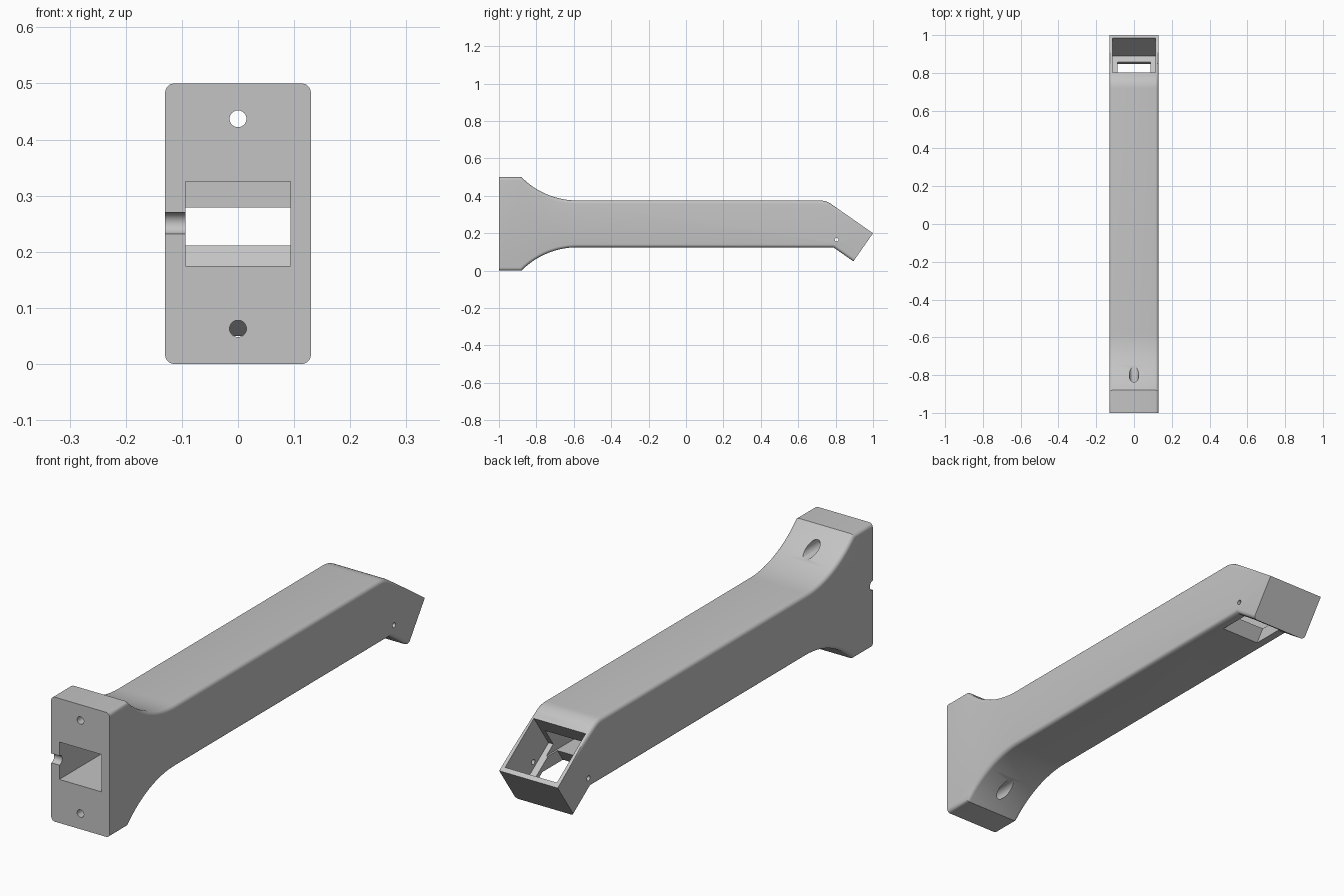
import bpy, bmesh, math
from mathutils import Vector

if "Cube" in bpy.data.objects:
    bpy.data.objects.remove(bpy.data.objects["Cube"])

grey = bpy.data.materials.new("light_grey")
grey.use_nodes = True
grey.diffuse_color = (0.55, 0.55, 0.55, 1)
grey.node_tree.nodes["Principled BSDF"].inputs["Base Color"].default_value = (0.55, 0.55, 0.55, 1)

HALF = 0.13
ROUND = 0.018
TILT = math.radians(35)
HEEL = Vector((0.895, 0.05))                          # lower corner of the tilted tip
UP = Vector((-math.cos(TILT), math.sin(TILT)))        # along the tip, towards the arm
OUT = Vector((math.sin(TILT), math.cos(TILT)))        # across the tip, upwards


def tip(a, b):
    return tuple(HEEL + UP * a + OUT * b)


def prism(name, profile, half, round_edge=None):
    """Extrude a (y, z) profile across x; optionally round chosen side edges."""
    bm = bmesh.new()
    left = [bm.verts.new((-half, y, z)) for y, z in profile]
    right = [bm.verts.new((half, y, z)) for y, z in profile]
    bm.faces.new(left)
    bm.faces.new(right[::-1])
    n = len(profile)
    for i in range(n):
        j = (i + 1) % n
        bm.faces.new((left[j], left[i], right[i], right[j]))
    bmesh.ops.recalc_face_normals(bm, faces=bm.faces)
    if round_edge:
        chosen = [e for e in bm.edges
                  if abs(e.verts[0].co.x - e.verts[1].co.x) < 1e-5
                  and round_edge(e.verts[0].co, e.verts[1].co)]
        bmesh.ops.bevel(bm, geom=chosen, offset=ROUND, offset_type='OFFSET',
                        segments=5, profile=0.5, affect='EDGES', clamp_overlap=True)
    mesh = bpy.data.meshes.new(name)
    bm.to_mesh(mesh)
    bm.free()
    mesh.materials.append(grey)
    obj = bpy.data.objects.new(name, mesh)
    bpy.context.collection.objects.link(obj)
    return obj


def rod(name, radius, length, centre, axis):
    """Round cutter along x or y."""
    turn = (0, math.pi / 2, 0) if axis == 'x' else (math.pi / 2, 0, 0)
    bpy.ops.mesh.primitive_cylinder_add(vertices=32, radius=radius, depth=length,
                                        location=centre, rotation=turn)
    obj = bpy.context.object
    obj.name = name
    obj.data.materials.append(grey)
    return obj


# Side outline: flared base, straight arm, tilted tip
R = 0.4225
STEPS = 14
sweep = math.asin(0.3 / R)
flare = [(-0.58 - R * math.sin(sweep * (1 - i / STEPS)),
          R - R * math.cos(sweep * (1 - i / STEPS))) for i in range(STEPS + 1)]
upper = [(y, 0.375 + rise) for y, rise in flare]
lower = [(y, 0.125 - rise) for y, rise in reversed(flare)]
bend_r = 0.1
bend = [(0.718 + bend_r * math.sin(TILT * i / 5),
         0.375 - bend_r + bend_r * math.cos(TILT * i / 5)) for i in range(6)]
toe = (1.0, 0.2)
knee = (HEEL.x - 0.075 / math.tan(TILT), 0.125)
outline = [(-1, 0), (-1, 0.5)] + upper + bend + [toe, tuple(HEEL), knee] + lower


def long_edge(a, b):
    front = a.y < -0.99 and b.y < -0.99
    tip_end = min(a.y, b.y) > 0.88
    tip_top = max(a.y, b.y) > 0.99
    return not (front or tip_end or tip_top)


arm = prism("bracket_arm", outline, HALF, long_edge)

# Hollow channel, tip pocket and underside window
cutters = [
    prism("channel_cutter", [(-1.1, 0.175), (0.76, 0.175), (0.76, 0.325), (-1.1, 0.325)], 0.094),
    prism("pocket_cutter", [tip(0.02, 0.02), tip(0.242, 0.02), tip(0.242, 0.3), tip(0.02, 0.3)], 0.115),
    prism("window_cutter", [tip(0.06, -0.2), tip(0.238, -0.2), tip(0.238, 0.1), tip(0.06, 0.1)], 0.087),
    rod("cable_notch_cutter", 0.019, 0.12, (-0.14, -1, 0.251), 'x'),
    rod("pin_hole_cutter", 0.01, 0.4, (0, 0.805, 0.165), 'x'),
]
# Screw holes with wider recesses behind the base plate
for label, z in (("lower", 0.063), ("upper", 0.437)):
    cutters.append(rod(label + "_screw_cutter", 0.015, 0.5, (0, -0.85, z), 'y'))
    cutters.append(rod(label + "_recess_cutter", 0.025, 0.4, (0, -0.68, z), 'y'))

for cutter in cutters:
    cutter.hide_render = True
    mod = arm.modifiers.new(cutter.name, 'BOOLEAN')
    mod.operation = 'DIFFERENCE'
    mod.solver = 'EXACT'
    mod.object = cutter

# Bake the cuts and drop the cutters
bpy.context.view_layer.update()
graph = bpy.context.evaluated_depsgraph_get()
cut_mesh = bpy.data.meshes.new_from_object(arm.evaluated_get(graph))
arm.modifiers.clear()
arm.data = cut_mesh
cut_mesh.materials.clear()
cut_mesh.materials.append(grey)
for poly in cut_mesh.polygons:
    poly.material_index = 0
for cutter in cutters:
    bpy.data.objects.remove(cutter)

bpy.ops.object.select_all(action='DESELECT')
arm.select_set(True)
bpy.context.view_layer.objects.active = arm
bpy.ops.object.shade_smooth_by_angle(angle=math.radians(30))
